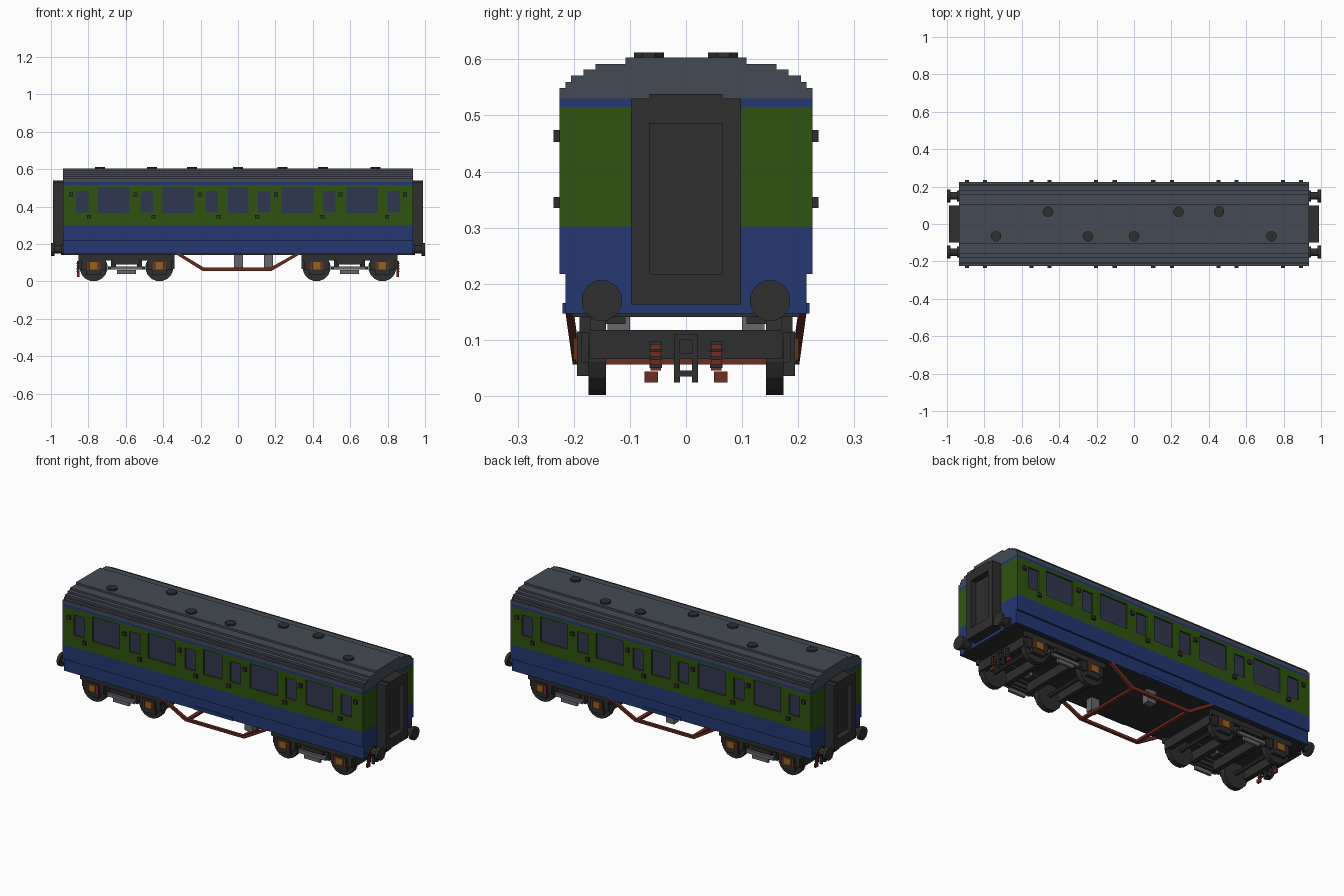
import bpy, bmesh, math
from mathutils import Matrix

cube = bpy.data.objects.get("Cube")
if cube:
    bpy.data.objects.remove(cube)


def material(name, hex_colour):
    """Flat material from an sRGB hex string, stored as linear values."""
    srgb = [int(hex_colour[i:i + 2], 16) / 255 for i in (0, 2, 4)]
    col = [c / 12.92 if c <= 0.04045 else ((c + 0.055) / 1.055) ** 2.4 for c in srgb] + [1]
    m = bpy.data.materials.new(name)
    m.use_nodes = True
    m.diffuse_color = col
    m.node_tree.nodes["Principled BSDF"].inputs["Base Color"].default_value = col
    return m


GREEN = material("leaf green", "2f5410")
BLUE = material("deep blue", "233871")
ROOF = material("slate grey", "454b55")
GLASS = material("window blue grey", "30374f")
DARK = material("charcoal", "2e2e2e")
RED = material("rust red", "702d22")
ORANGE = material("amber brown", "96611f")
GREY = material("mid grey", "66676c")


def finish(name, bm, mat, mirror=""):
    bmesh.ops.recalc_face_normals(bm, faces=bm.faces)
    me = bpy.data.meshes.new(name)
    bm.to_mesh(me)
    bm.free()
    me.materials.append(mat)
    ob = bpy.data.objects.new(name, me)
    bpy.context.collection.objects.link(ob)
    if mirror:
        mod = ob.modifiers.new("Mirror", 'MIRROR')
        mod.use_axis = ["x" in mirror, "y" in mirror, False]
        mod.use_mirror_merge = False
    return ob


def boxes(name, mat, items, mirror=""):
    """Each item is x0, x1, y0, y1, z0, z1."""
    bm = bmesh.new()
    for x0, x1, y0, y1, z0, z1 in items:
        mtx = (Matrix.Translation(((x0 + x1) / 2, (y0 + y1) / 2, (z0 + z1) / 2))
               @ Matrix.Diagonal((x1 - x0, y1 - y0, z1 - z0, 1)))
        bmesh.ops.create_cube(bm, size=1, matrix=mtx)
    return finish(name, bm, mat, mirror)


def prism(name, mat, pts, lo, hi, axis, mirror="", lean=0):
    """Extrude a closed 2D profile along x or y; lean shifts y with height."""
    bm = bmesh.new()
    rings = []
    for t in (lo, hi):
        rings.append([bm.verts.new((t, a, b) if axis == "x" else (a, t + lean * b, b))
                      for a, b in pts])
    bm.faces.new(rings[0])
    bm.faces.new(rings[1])
    n = len(pts)
    for i in range(n):
        j = (i + 1) % n
        bm.faces.new((rings[0][i], rings[0][j], rings[1][j], rings[1][i]))
    return finish(name, bm, mat, mirror)


def cylinders(name, mat, items, axis, sides, mirror=""):
    """Each item is centre x, y, z, radius, length."""
    rot = {"x": Matrix.Rotation(math.pi / 2, 4, 'Y'),
           "y": Matrix.Rotation(math.pi / 2, 4, 'X'), "z": Matrix()}[axis]
    spin = Matrix.Rotation(math.pi / sides, 4, 'Z')
    bm = bmesh.new()
    for x, y, z, r, length in items:
        bmesh.ops.create_cone(bm, cap_ends=True, segments=sides, radius1=r, radius2=r,
                              depth=length, matrix=Matrix.Translation((x, y, z)) @ rot @ spin)
    return finish(name, bm, mat, mirror)


def stepped(half):
    """Full symmetric profile from its right half, listed bottom to top."""
    return half + [(-y, z) for y, z in reversed(half)]


END, SKIN, CORE = 0.935, 0.225, 0.214

# Body shell in colour bands
prism("lower_body", BLUE, stepped([(0.215, 0.147), (0.215, 0.217), (SKIN, 0.217), (SKIN, 0.302)]),
      -END, END, "x")
boxes("body_core", GREEN, [(-END, END, -CORE, CORE, 0.302, 0.515)])
boxes("cornice_band", BLUE, [(-END, END, -SKIN, SKIN, 0.515, 0.53)])
roof_steps = [(SKIN, 0.549), (0.215, 0.56), (0.205, 0.571), (0.183, 0.582), (0.161, 0.592), (0.108, 0.603)]
roof_half = []
z_low = 0.53
for y, z in roof_steps:
    roof_half += [(y, z_low), (y, z)]
    z_low = z
prism("roof", ROOF, stepped(roof_half), -END, END, "x")
boxes("step_plate", BLUE, [(-0.12, 0.12, 0.21, 0.22, 0.147, 0.166)], "y")
boxes("floor_plate", DARK, [(-0.93, 0.93, -0.203, 0.203, 0.141, 0.15)])

# Window openings, mirrored to both halves: x0, x1, z0, z1
half_windows = [(0.58, 0.748, 0.364, 0.503), (0.233, 0.403, 0.364, 0.503)]
half_windows += [(x - 0.033, x + 0.033, 0.368, 0.482) for x in (0.832, 0.487, 0.14)]
windows = [(-0.057, 0.057, 0.364, 0.503)] + half_windows
windows += [(-b, -a, c, d) for a, b, c, d in half_windows]

# Side skin: a grid of cells with the window cells left out, then thickened
xs = sorted({-END, END} | {w[i] for w in windows for i in (0, 1)})
zs = sorted({0.302, 0.515} | {w[i] for w in windows for i in (2, 3)})
bm = bmesh.new()
grid = [[bm.verts.new((x, SKIN, z)) for z in zs] for x in xs]
for i in range(len(xs) - 1):
    for j in range(len(zs) - 1):
        cx, cz = (xs[i] + xs[i + 1]) / 2, (zs[j] + zs[j + 1]) / 2
        if not any(a < cx < b and c < cz < d for a, b, c, d in windows):
            bm.faces.new((grid[i][j], grid[i][j + 1], grid[i + 1][j + 1], grid[i + 1][j]))
skin = finish("side_skin", bm, GREEN)
if skin.data.polygons[0].normal.y < 0:
    skin.data.flip_normals()
solid = skin.modifiers.new("Thickness", 'SOLIDIFY')
solid.thickness, solid.offset = SKIN - CORE, -1
mir = skin.modifiers.new("Mirror", 'MIRROR')
mir.use_axis = (False, True, False)
mir.use_mirror_merge = False
boxes("window_glass", GLASS, [(a, b, 0.211, 0.217, c, d) for a, b, c, d in windows], "y")

# Door hinges and handles
boxes("door_hinges", DARK, [(x - 0.01, x + 0.01, 0.22, 0.236, 0.453, 0.474)
                            for x in (0.893, 0.548, 0.203)], "xy")
boxes("door_handles", DARK, [(x - 0.011, x + 0.011, 0.22, 0.236, 0.335, 0.355)
                             for x in (0.797, 0.452, 0.103)], "xy")

# Roof vents on alternating sides
cylinders("roof_vents", DARK, [(x, y, 0.606, 0.029, 0.012) for x, y in (
    (-0.738, -0.066), (-0.46, 0.066), (-0.245, -0.066), (0, -0.066),
    (0.238, 0.066), (0.455, 0.066), (0.735, -0.066))], "z", 8)

# End gangways: a frame around a recessed door
boxes("gangway", DARK, [
    (0.93, 0.99, -0.098, -0.065, 0.163, 0.53), (0.93, 0.99, 0.065, 0.098, 0.163, 0.53),
    (0.93, 0.99, -0.065, 0.065, 0.486, 0.538), (0.93, 0.99, -0.065, 0.065, 0.163, 0.217),
    (0.93, 0.957, -0.065, 0.065, 0.217, 0.486)], "x")

# Buffers
cylinders("buffers", DARK, [(0.991, 0.15, 0.17, 0.037, 0.018), (0.955, 0.15, 0.17, 0.021, 0.06),
                            (0.938, 0.15, 0.17, 0.03, 0.016)], "x", 12, "xy")

# Truss under the floor, leaning outward towards the top
prism("truss_side", RED, [(-0.335, 0.147), (-0.19, 0.056), (0.18, 0.056), (0.335, 0.147),
                          (0.305, 0.147), (0.172, 0.073), (-0.182, 0.073), (-0.305, 0.147)],
      0.179, 0.194, "y", "y", 0.14)
boxes("truss_cross_bars", RED, [(x - 0.01, x + 0.01, -0.19, 0.19, 0.056, 0.069)
                                for x in (-0.18, 0.17)])
boxes("equipment_boxes", GREY, [(-0.022, 0.028, 0.1, 0.14, 0.07, 0.143),
                                (0.138, 0.187, -0.14, -0.1, 0.07, 0.143)])

# Bogies: wheel sets, frame and trimmings, mirrored to both ends
MID, AXLES = 0.596, (0.42, 0.772)
cylinders("wheels", DARK, [(x, 0.158, 0.075, 0.075, 0.031) for x in AXLES], "y", 16, "xy")
cylinders("axles", DARK, [(x, 0, 0.08, 0.012, 0.3) for x in AXLES], "y", 8, "x")
boxes("bogie_cross_beams", DARK, [(MID + d - 0.014, MID + d + 0.014, -0.172, 0.172, 0.066, 0.118)
                                  for d in (-0.243, -0.07, 0.07, 0.243)], "x")
frame = [(MID - 0.256, MID + 0.256, 0.17, 0.19, 0.112, 0.143),
         (MID - 0.1, MID + 0.1, 0.17, 0.184, 0.062, 0.078),
         (MID - 0.1, MID + 0.1, 0.108, 0.172, 0.128, 0.143),
         (MID - 0.07, MID + 0.07, 0.18, 0.197, 0.09, 0.112)]
for x in AXLES:
    frame += [(x - 0.065, x + 0.065, 0.17, 0.186, 0.06, 0.115),
              (x - 0.04, x + 0.04, 0.17, 0.194, 0.036, 0.115)]
boxes("bogie_side_frames", DARK, frame, "xy")
boxes("axle_box_covers", ORANGE, [(x - 0.02, x + 0.02, 0.185, 0.2, 0.064, 0.102) for x in AXLES], "xy")
boxes("axle_box_guides", RED, [(x + s - 0.006, x + s + 0.006, 0.185, 0.197, 0.06, 0.105)
                               for x in AXLES for s in (-0.03, 0.03)], "xy")
boxes("bolster_springs", GREY, [(MID - 0.085, MID + 0.085, 0.178, 0.194, 0.062, 0.08),
                                (MID - 0.05, MID + 0.05, 0.178, 0.192, 0.04, 0.06),
                                (MID - 0.03, MID + 0.03, 0.1, 0.14, 0.118, 0.142)], "xy")

# Coupling link and hoses on the outer bogie beams
boxes("coupling", DARK, [(0.848, 0.862, 0.011, 0.021, 0.024, 0.11)], "xy")
boxes("coupling_bars", DARK, [(0.848, 0.862, -0.021, 0.021, z, z + 0.01) for z in (0.035, 0.066, 0.1)], "x")
boxes("brake_hoses", RED, [(0.848, 0.86, 0.045, 0.063, 0.045, 0.098),
                           (0.848, 0.86, 0.05, 0.074, 0.024, 0.044)], "xy")
boxes("hose_bands", DARK, [(0.847, 0.863, 0.043, 0.065, z, z + 0.006)
                           for z in (0.05, 0.064, 0.078, 0.092)], "xy")
